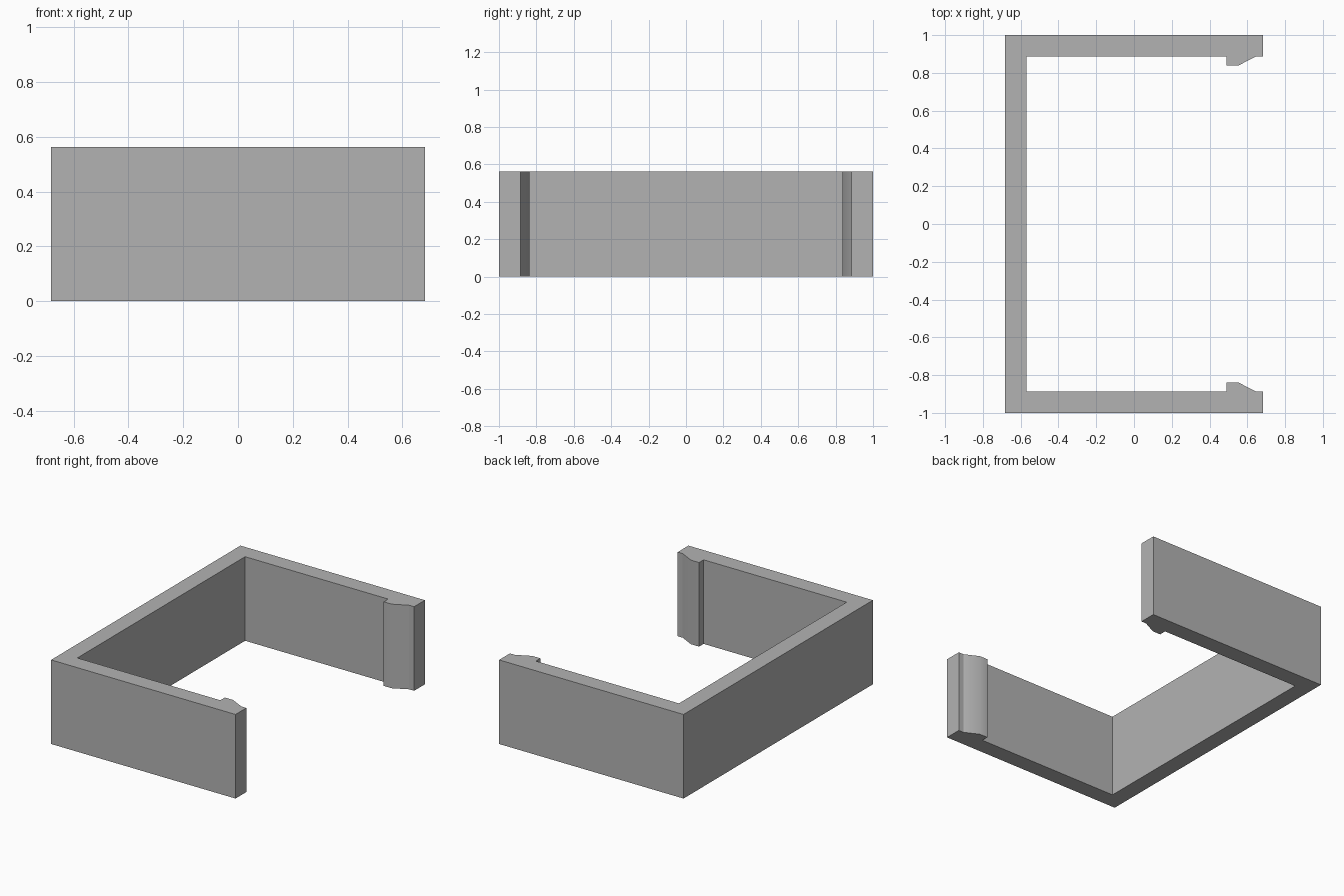
import bpy
import bmesh
import math

cube = bpy.data.objects.get("Cube")
if cube:
    bpy.data.objects.remove(cube, do_unlink=True)

HEIGHT = 0.562
X, Y = 0.682, 1.0      # outer half extents
WALL = 0.114           # wall thickness
INNER = Y - WALL

grey = bpy.data.materials.new("plain grey")
grey.use_nodes = True
COLOUR = (0.45, 0.45, 0.45, 1)
grey.diffuse_color = COLOUR
grey.node_tree.nodes["Principled BSDF"].inputs["Base Color"].default_value = COLOUR


def extrude_profile(name, points):
    """Raise a plan outline to the full height."""
    bm = bmesh.new()
    face = bm.faces.new([bm.verts.new((x, y, 0)) for x, y in points])
    raised = bmesh.ops.extrude_face_region(bm, geom=[face])["geom"]
    top = [v for v in raised if isinstance(v, bmesh.types.BMVert)]
    bmesh.ops.translate(bm, verts=top, vec=(0, 0, HEIGHT))
    bmesh.ops.recalc_face_normals(bm, faces=bm.faces)
    mesh = bpy.data.meshes.new(name)
    bm.to_mesh(mesh)
    bm.free()
    mesh.materials.append(grey)
    obj = bpy.data.objects.new(name, mesh)
    bpy.context.collection.objects.link(obj)
    return obj


# C-shaped bracket: one long wall and two arms
half = [(X, INNER), (X, Y), (-X, Y)]
inside = (-X + WALL, INNER)
outline = [inside] + half + [(x, -y) for x, y in reversed(half)] + [(inside[0], -inside[1])]
extrude_profile("bracket", outline)

# Snap catches on the inner faces of the arm tips
catch = [(0.49, INNER), (0.49, 0.838), (0.55, 0.838), (0.645, INNER)]
for name, side in (("back_catch", 1), ("front_catch", -1)):
    obj = extrude_profile(name, [(x, side * y) for x, y in catch])
    bpy.ops.object.select_all(action="DESELECT")
    obj.select_set(True)
    bpy.context.view_layer.objects.active = obj
    bpy.ops.object.shade_smooth_by_angle(angle=math.radians(30))
